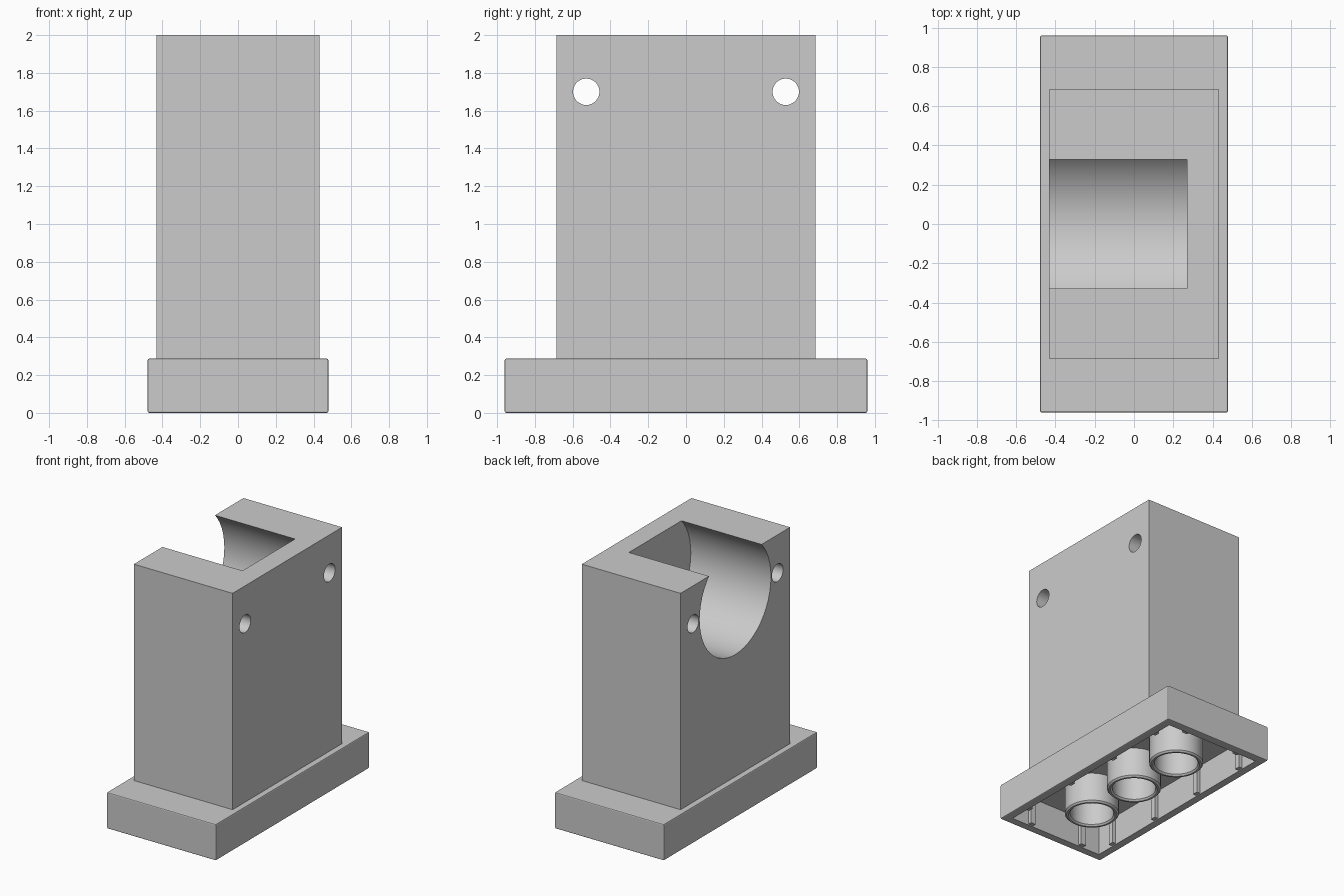
import bpy, bmesh, math
from mathutils import Matrix, Vector

cube = bpy.data.objects.get("Cube")
if cube:
    bpy.data.objects.remove(cube, do_unlink=True)

# Single plain grey
GREY = (0.6, 0.6, 0.6, 1.0)
grey = bpy.data.materials.new("light grey")
grey.use_nodes = True
grey.diffuse_color = GREY
grey.node_tree.nodes["Principled BSDF"].inputs["Base Color"].default_value = GREY


def add_object(name, bm):
    bmesh.ops.recalc_face_normals(bm, faces=bm.faces)
    mesh = bpy.data.meshes.new(name)
    bm.to_mesh(mesh)
    bm.free()
    mesh.materials.append(grey)
    obj = bpy.data.objects.new(name, mesh)
    bpy.context.collection.objects.link(obj)
    return obj


def box(name, low, high, bevel=0):
    low, high = Vector(low), Vector(high)
    bm = bmesh.new()
    bmesh.ops.create_cube(bm, size=1, matrix=Matrix.Translation((low + high) / 2)
                          @ Matrix.Diagonal((*(high - low), 1)))
    if bevel:
        bmesh.ops.bevel(bm, geom=bm.edges[:], offset=bevel, segments=2,
                        profile=0.5, affect='EDGES')
    return add_object(name, bm)


def rod_x(name, x0, x1, y, z, radius, segments):
    """Cylinder lying along x."""
    bm = bmesh.new()
    bmesh.ops.create_cone(bm, cap_ends=True, segments=segments, radius1=radius,
                          radius2=radius, depth=x1 - x0,
                          matrix=Matrix.Translation(((x0 + x1) / 2, y, z))
                          @ Matrix.Rotation(math.pi / 2, 4, 'Y'))
    return add_object(name, bm)


def lathe(name, profile, centre, segments=48):
    """Closed ring section turned around z."""
    bm = bmesh.new()
    rings = []
    for i in range(segments):
        a = math.tau * i / segments
        rings.append([bm.verts.new((centre[0] + r * math.cos(a),
                                    centre[1] + r * math.sin(a), z))
                      for r, z in profile])
    n = len(profile)
    for i in range(segments):
        here, after = rings[i], rings[(i + 1) % segments]
        for j in range(n):
            k = (j + 1) % n
            bm.faces.new((here[j], after[j], after[k], here[k]))
    return add_object(name, bm)


def cut(target, cutter):
    mod = target.modifiers.new("cut", 'BOOLEAN')
    mod.operation = 'DIFFERENCE'
    mod.solver = 'EXACT'
    mod.object = cutter
    with bpy.context.temp_override(object=target, active_object=target,
                                   selected_objects=[target]):
        bpy.ops.object.modifier_apply(modifier=mod.name)
    bpy.data.objects.remove(cutter, do_unlink=True)


def smooth(obj):
    bpy.ops.object.select_all(action='DESELECT')
    obj.select_set(True)
    bpy.context.view_layer.objects.active = obj
    bpy.ops.object.shade_smooth_by_angle(angle=math.radians(30))


HALF_X, HALF_Y, BASE_TOP = 0.478, 0.96, 0.287
BLOCK_X, BLOCK_Y = 0.432, 0.685
WALL, CEILING = 0.065, 0.24
PITCH = 0.482
BORE_Z = 1.70

# Hollow base
base = box("base", (-HALF_X, -HALF_Y, 0), (HALF_X, HALF_Y, BASE_TOP), bevel=0.008)
in_x, in_y = HALF_X - WALL, HALF_Y - WALL
cut(base, box("base_cavity", (-in_x, -in_y, -0.1), (in_x, in_y, CEILING)))

# Tubes under the base, with rounded rims
OUTER, INNER, RIM = 0.198, 0.16, 0.012
tube_profile = [(OUTER, CEILING + 0.01), (OUTER, RIM), (OUTER - RIM, 0),
                (INNER + RIM, 0), (INNER, RIM), (INNER, CEILING + 0.01)]
for i in (-1, 0, 1):
    smooth(lathe("tube", tube_profile, (0, i * PITCH)))

# Small ribs on the inner walls
RIB, DEPTH = 0.022, 0.03
for side in (-1, 1):
    for step in (-1.5, -0.5, 0.5, 1.5):
        y = step * PITCH
        xs = sorted((side * (in_x - DEPTH), side * (in_x + 0.01)))
        box("side_rib", (xs[0], y - RIB, 0.008), (xs[1], y + RIB, CEILING + 0.01))
    for step in (-0.5, 0.5):
        x = step * PITCH
        ys = sorted((side * (in_y - DEPTH), side * (in_y + 0.01)))
        box("end_rib", (x - RIB, ys[0], 0.008), (x + RIB, ys[1], CEILING + 0.01))

# Upright block with a round pocket open to the top and to one side
block = box("block", (-BLOCK_X, -BLOCK_Y, BASE_TOP - 0.01), (BLOCK_X, BLOCK_Y, 2.0))
cut(block, rod_x("pocket", -0.6, 0.27, 0, BORE_Z, 0.446, 48))

# Two pin holes straight through
for side in (-1, 1):
    cut(block, rod_x("pin_hole", -0.6, 0.6, side * 0.528, BORE_Z, 0.07, 32))
smooth(block)
